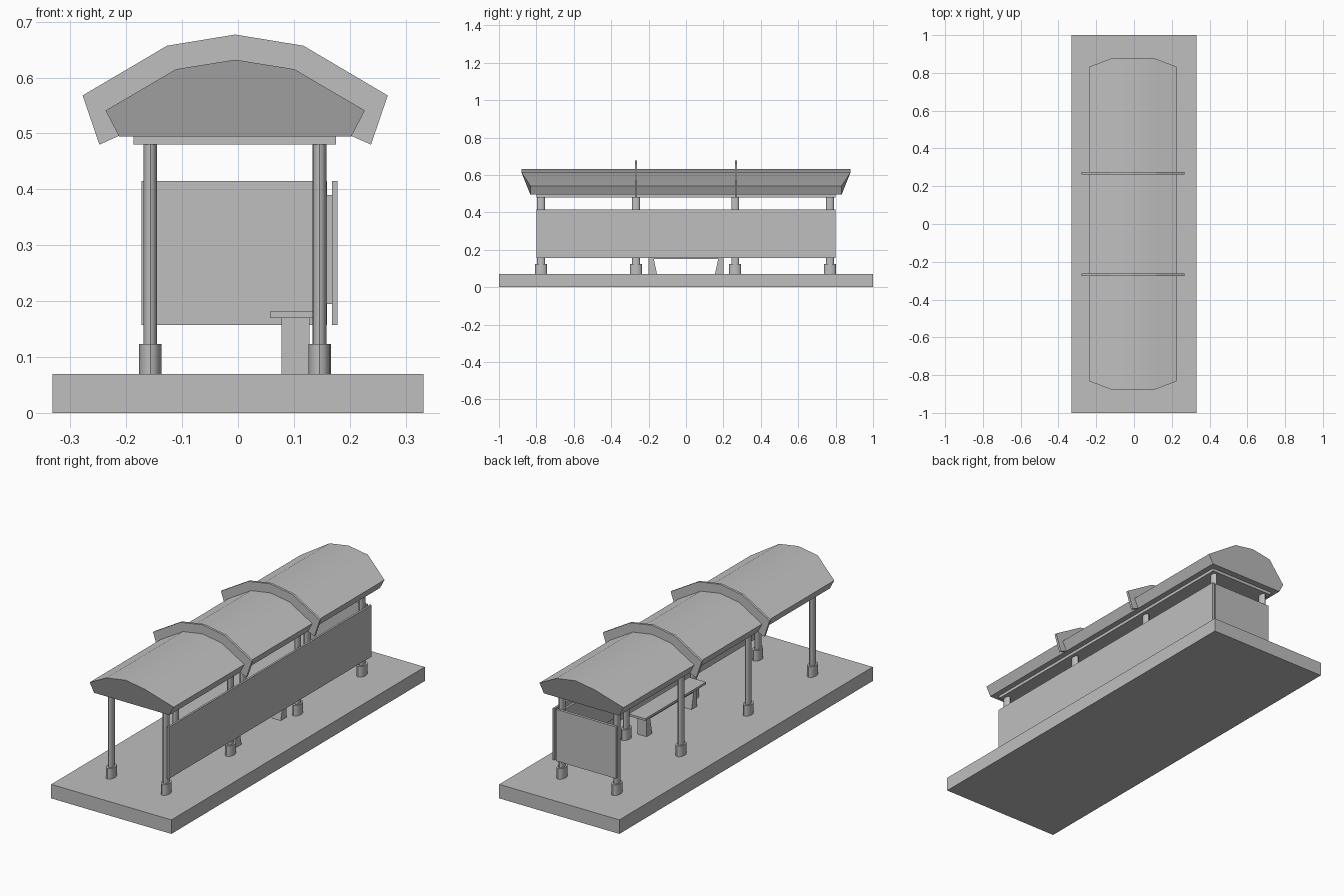
import bpy
import bmesh
import math

cube = bpy.data.objects.get("Cube")
if cube:
    bpy.data.objects.remove(cube, do_unlink=True)

grey = bpy.data.materials.new("plain grey")
grey.use_nodes = True
grey.diffuse_color = (0.52, 0.52, 0.52, 1)
grey.node_tree.nodes["Principled BSDF"].inputs["Base Color"].default_value = (0.52, 0.52, 0.52, 1)


def finish(name, bm, smooth=False):
    bmesh.ops.recalc_face_normals(bm, faces=bm.faces)
    mesh = bpy.data.meshes.new(name)
    bm.to_mesh(mesh)
    bm.free()
    mesh.materials.append(grey)
    ob = bpy.data.objects.new(name, mesh)
    bpy.context.collection.objects.link(ob)
    if smooth:
        bpy.ops.object.select_all(action="DESELECT")
        ob.select_set(True)
        bpy.context.view_layer.objects.active = ob
        bpy.ops.object.shade_smooth_by_angle(angle=math.radians(35))
    return ob


def box(name, x, y, z):
    bm = bmesh.new()
    bmesh.ops.create_cube(bm, size=1)
    for v in bm.verts:
        v.co = [sum(r) / 2 + c * (r[1] - r[0]) for c, r in zip(v.co, (x, y, z))]
    return finish(name, bm)


def column(name, x, y, z, rx, ry):
    bm = bmesh.new()
    bmesh.ops.create_cone(bm, cap_ends=True, segments=16, radius1=1, radius2=1, depth=1)
    for v in bm.verts:
        v.co = (x + v.co.x * rx, y + v.co.y * ry, sum(z) / 2 + v.co.z * (z[1] - z[0]))
    return finish(name, bm, True)


def loft(bm, rings):
    """Skin closed rings of points and cap both ends."""
    rows = [[bm.verts.new(p) for p in ring] for ring in rings]
    n = len(rows[0])
    for a, b in zip(rows, rows[1:]):
        for i in range(n):
            j = (i + 1) % n
            bm.faces.new((a[i], a[j], b[j], b[i]))
    return bm.faces.new(rows[0]), bm.faces.new(rows[-1])


def mirrored(half, centre):
    """Complete a half profile that starts on the ridge."""
    right = [(centre + x, z) for x, z in half]
    left = [(centre - x, z) for x, z in reversed(half[1:])]
    return right + left


# Ground slab
box("platform", (-0.332, 0.332), (-1, 1), (0, 0.07))

# Posts in footings
for x, side in ((-0.157, "right"), (0.146, "left")):
    for i, y in enumerate((-0.775, -0.267, 0.263, 0.77)):
        column(f"{side}_footing_{i + 1}", x, y, (0.07, 0.123), 0.02, 0.032)
        column(f"{side}_post_{i + 1}", x, y, (0.12, 0.482), 0.0125, 0.021)

# Wall panels
box("side_panel", (0.168, 0.178), (-0.80, 0.80), (0.157, 0.415))
box("side_panel_spacer", (0.157, 0.169), (-0.77, 0.77), (0.195, 0.39))
box("end_panel", (-0.173, 0.159), (0.786, 0.80), (0.157, 0.415))

# Ceiling board and barrel roof with undercut ends
box("ceiling_board", (-0.187, 0.175), (-0.80, 0.80), (0.48, 0.497))
roof = mirrored([(0, 0.632), (0.106, 0.615), (0.232, 0.541), (0.208, 0.495)], -0.005)


def end_depth(z):
    return 0.88 if z > 0.6 else 0.832


bm = bmesh.new()
caps = loft(bm, [[(x, s * end_depth(z), z) for x, z in roof] for s in (-1, 1)])
bmesh.ops.inset_individual(bm, faces=list(caps), thickness=0.014, depth=0)
finish("roof", bm, True)

# Raised ribs across the roof
rib = mirrored([(0, 0.677), (0.122, 0.657), (0.273, 0.568), (0.243, 0.48),
                (0.205, 0.497)], -0.005)
for name, y in (("front_rib", -0.268), ("back_rib", 0.268)):
    bm = bmesh.new()
    loft(bm, [[(x, y + s * 0.006, z) for x, z in rib] for s in (-1, 1)])
    finish(name, bm)

# Bench: plank on a one-piece frame
box("bench_seat", (0.057, 0.149), (-0.24, 0.24), (0.17, 0.181))
frame = [(-0.2, 0.07), (-0.155, 0.07), (-0.172, 0.15), (0.172, 0.15),
         (0.155, 0.07), (0.2, 0.07), (0.2, 0.17), (-0.2, 0.17)]
bm = bmesh.new()
loft(bm, [[(x, y, z) for y, z in frame] for x in (0.078, 0.128)])
finish("bench_frame", bm)
